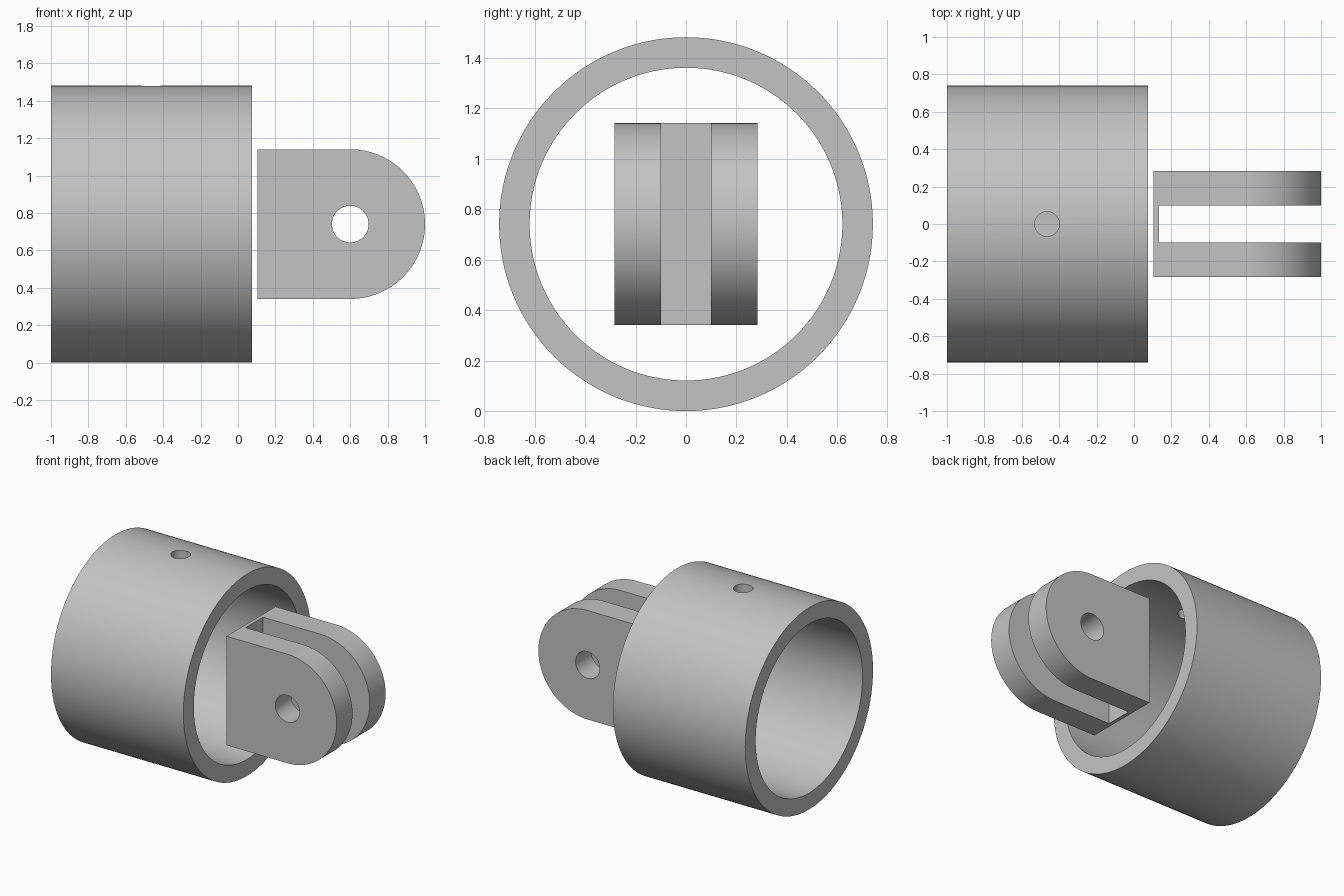
import bpy
import bmesh
from math import radians, pi, sin, cos
from mathutils import Matrix, Vector

default = bpy.data.objects.get("Cube")
if default:
    bpy.data.objects.remove(default, do_unlink=True)

AXIS_Z = 0.741
SIDES = 128

grey = bpy.data.materials.new("plain grey")
grey.use_nodes = True
grey.diffuse_color = (0.55, 0.55, 0.55, 1)
grey.node_tree.nodes["Principled BSDF"].inputs["Base Color"].default_value = grey.diffuse_color


def prism(name, outline, depth):
    """Extrude a closed list of points along a depth vector."""
    bm = bmesh.new()
    face = bm.faces.new([bm.verts.new(p) for p in outline])
    grown = bmesh.ops.extrude_face_region(bm, geom=[face])["geom"]
    moved = [v for v in grown if isinstance(v, bmesh.types.BMVert)]
    bmesh.ops.translate(bm, verts=moved, vec=depth)
    bmesh.ops.recalc_face_normals(bm, faces=bm.faces)
    mesh = bpy.data.meshes.new(name)
    bm.to_mesh(mesh)
    bm.free()
    mesh.materials.append(grey)
    obj = bpy.data.objects.new(name, mesh)
    bpy.context.collection.objects.link(obj)
    return obj


def cylinder(name, centre, radius, depth, sides=SIDES):
    """Cylinder starting at centre and running along the depth vector."""
    turn = Vector(depth).to_track_quat("Z", "Y")
    ring = [Vector(centre) + turn @ Vector((radius * cos(a), radius * sin(a), 0))
            for a in (2 * pi * i / sides for i in range(sides))]
    return prism(name, ring, depth)


def box(name, low, high):
    (x0, y0, z0), (x1, y1, z1) = low, high
    return prism(name, [(x0, y0, z0), (x1, y0, z0), (x1, y1, z0), (x0, y1, z0)],
                 (0, 0, z1 - z0))


def cut(target, cutter):
    """Subtract the cutter, then discard it."""
    cutter.hide_render = True
    mod = target.modifiers.new("cut", "BOOLEAN")
    mod.operation = "DIFFERENCE"
    mod.solver = "EXACT"
    mod.object = cutter
    bpy.context.view_layer.objects.active = target
    bpy.ops.object.modifier_apply(modifier=mod.name)
    bpy.data.objects.remove(cutter, do_unlink=True)


def smooth(obj):
    bpy.ops.object.select_all(action="DESELECT")
    obj.select_set(True)
    bpy.context.view_layer.objects.active = obj
    bpy.ops.object.shade_smooth_by_angle(angle=radians(30))


# Open sleeve with a set screw hole through its top wall
sleeve = cylinder("sleeve", (-1, 0, AXIS_Z), AXIS_Z, (1.075, 0, 0))
cut(sleeve, cylinder("bore_cutter", (-1.2, 0, AXIS_Z), 0.62, (1.5, 0, 0)))
cut(sleeve, cylinder("screw_hole_cutter", (-0.465, 0, AXIS_Z), 0.066, (0, 0, 1), 48))
smooth(sleeve)

# Forked bracket: square back, round nose
HALF, NOSE_X, BACK_X, WIDTH = 0.4, 0.6, 0.105, 0.284
arc = [(NOSE_X + HALF * cos(a), -WIDTH, AXIS_Z + HALF * sin(a))
       for a in (-pi / 2 + pi * i / 64 for i in range(65))]
back = [(BACK_X, -WIDTH, AXIS_Z + HALF), (BACK_X, -WIDTH, AXIS_Z - HALF)]
fork = prism("fork_bracket", arc + back, (0, 2 * WIDTH, 0))

# Slot between the two cheeks, and the pin hole across them
cut(fork, box("slot_cutter", (0.133, -0.1, 0), (1.2, 0.1, 1.5)))
cut(fork, cylinder("pin_hole_cutter", (NOSE_X, -0.5, AXIS_Z), 0.098, (0, 1, 0), 64))
smooth(fork)
